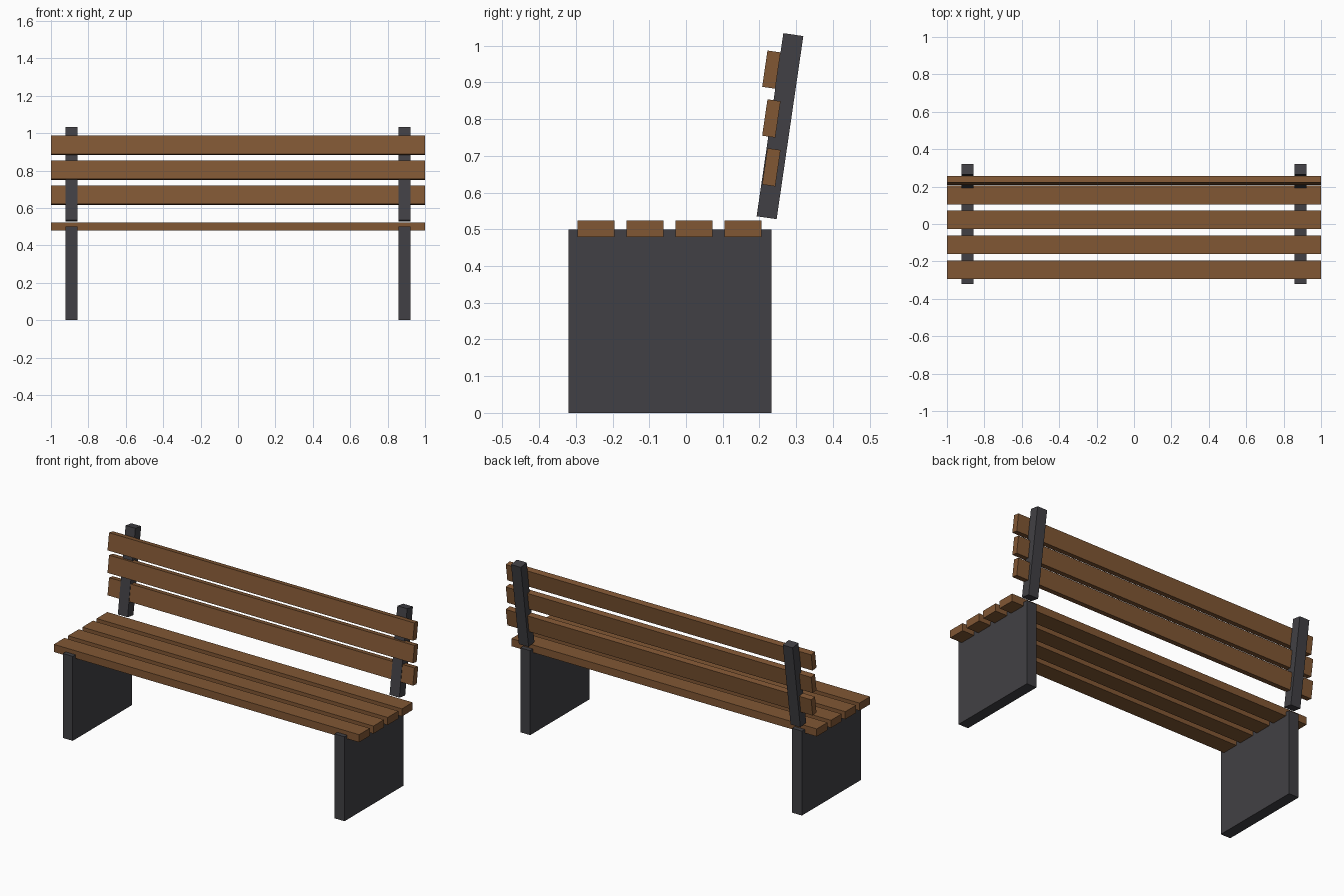
import bpy
from math import radians

default = bpy.data.objects.get("Cube")
if default:
    bpy.data.objects.remove(default, do_unlink=True)


def material(name, colour):
    mat = bpy.data.materials.new(name)
    mat.use_nodes = True
    mat.diffuse_color = colour
    mat.node_tree.nodes["Principled BSDF"].inputs["Base Color"].default_value = colour
    return mat


wood = material("brown wood", (0.22, 0.095, 0.034, 1))
metal = material("dark grey metal", (0.053, 0.051, 0.058, 1))


def box(name, centre, size, mat, tilt=0.0):
    bpy.ops.mesh.primitive_cube_add(size=1, location=centre, rotation=(tilt, 0, 0))
    obj = bpy.context.object
    obj.name = name
    obj.scale = size
    bpy.ops.object.transform_apply(location=False, rotation=False, scale=True)
    obj.data.materials.append(mat)
    return obj


LEAN = radians(-8.3)

# Side panels and leaning back posts
for side, x in (("left", 0.89), ("right", -0.89)):
    box(side + "_leg_panel", (x, -0.044, 0.25), (0.064, 0.553, 0.5), metal)
    box(side + "_back_post", (x, 0.256, 0.781), (0.064, 0.055, 0.504), metal, LEAN)

# Seat slats, front to back
for i in range(4):
    box(f"seat_slat_{i + 1}", (0, -0.245 + i * 0.1335, 0.501), (2, 0.1, 0.045), wood)

# Backrest slats, bottom to top, all at the same depth
for i in range(3):
    box(f"back_slat_{i + 1}", (0, 0.2325, 0.669 + i * 0.133), (2, 0.036, 0.1), wood, LEAN)
